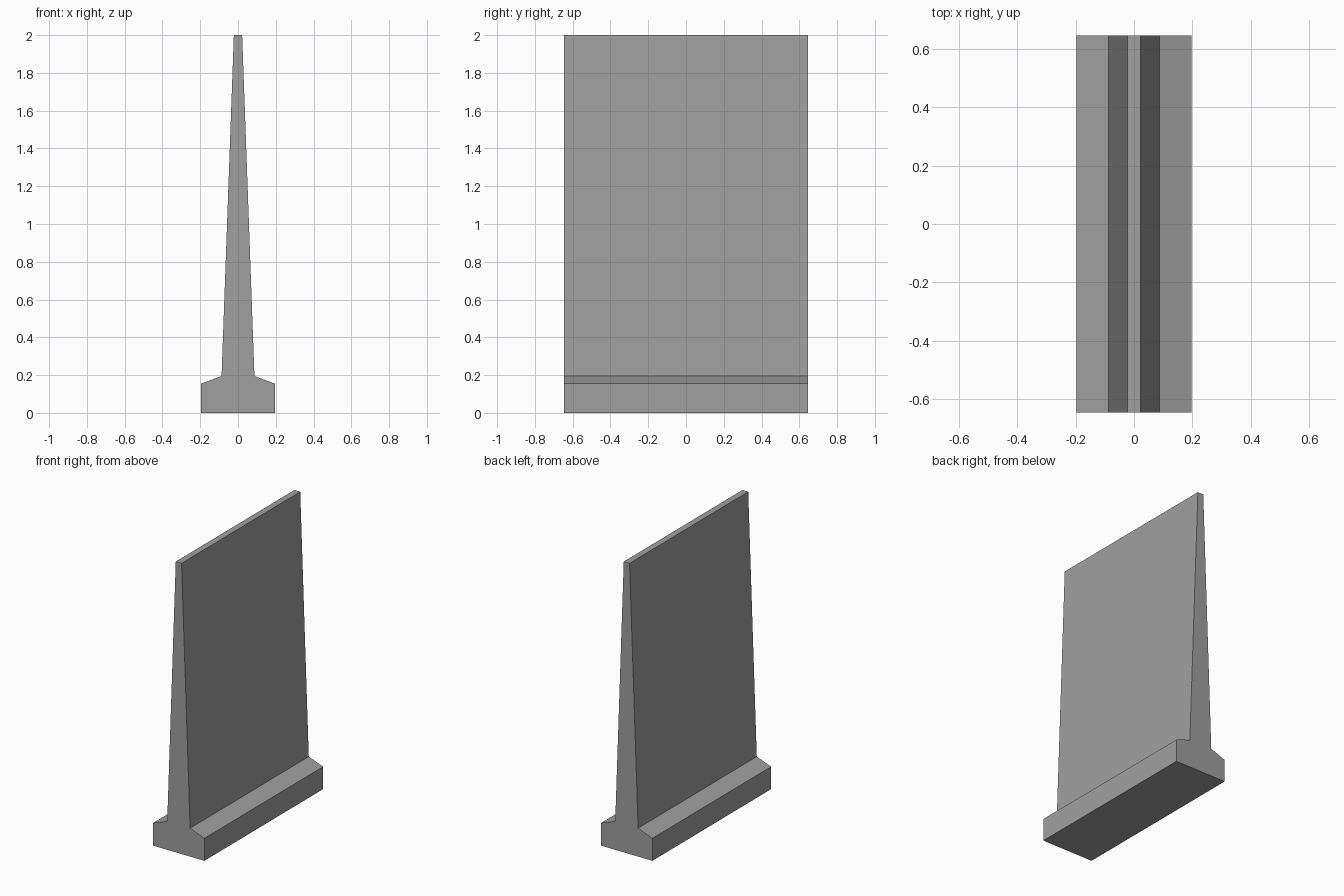
import bpy, bmesh

if "Cube" in bpy.data.objects:
    bpy.data.objects.remove(bpy.data.objects["Cube"])

concrete = bpy.data.materials.new("concrete_grey")
concrete.diffuse_color = (0.35, 0.35, 0.35, 1.0)
concrete.use_nodes = True
concrete.node_tree.nodes["Principled BSDF"].inputs["Base Color"].default_value = concrete.diffuse_color

HALF_LENGTH = 0.645

# Right half of the cross-section (x, z), mirrored to make the full outline
half = [(0.196, 0.0), (0.196, 0.155), (0.087, 0.195), (0.022, 2.0)]
outline = half + [(-x, z) for x, z in reversed(half)]

# Wall panel with flared foot: extrude the outline along y
bm = bmesh.new()
face = bm.faces.new([bm.verts.new((x, -HALF_LENGTH, z)) for x, z in outline])
ext = bmesh.ops.extrude_face_region(bm, geom=[face], use_keep_orig=True)
moved = [g for g in ext["geom"] if isinstance(g, bmesh.types.BMVert)]
bmesh.ops.translate(bm, verts=moved, vec=(0, 2 * HALF_LENGTH, 0))
bmesh.ops.recalc_face_normals(bm, faces=bm.faces)

mesh = bpy.data.meshes.new("barrier_wall")
bm.to_mesh(mesh)
bm.free()
mesh.materials.append(concrete)
bpy.context.collection.objects.link(bpy.data.objects.new("barrier_wall", mesh))
